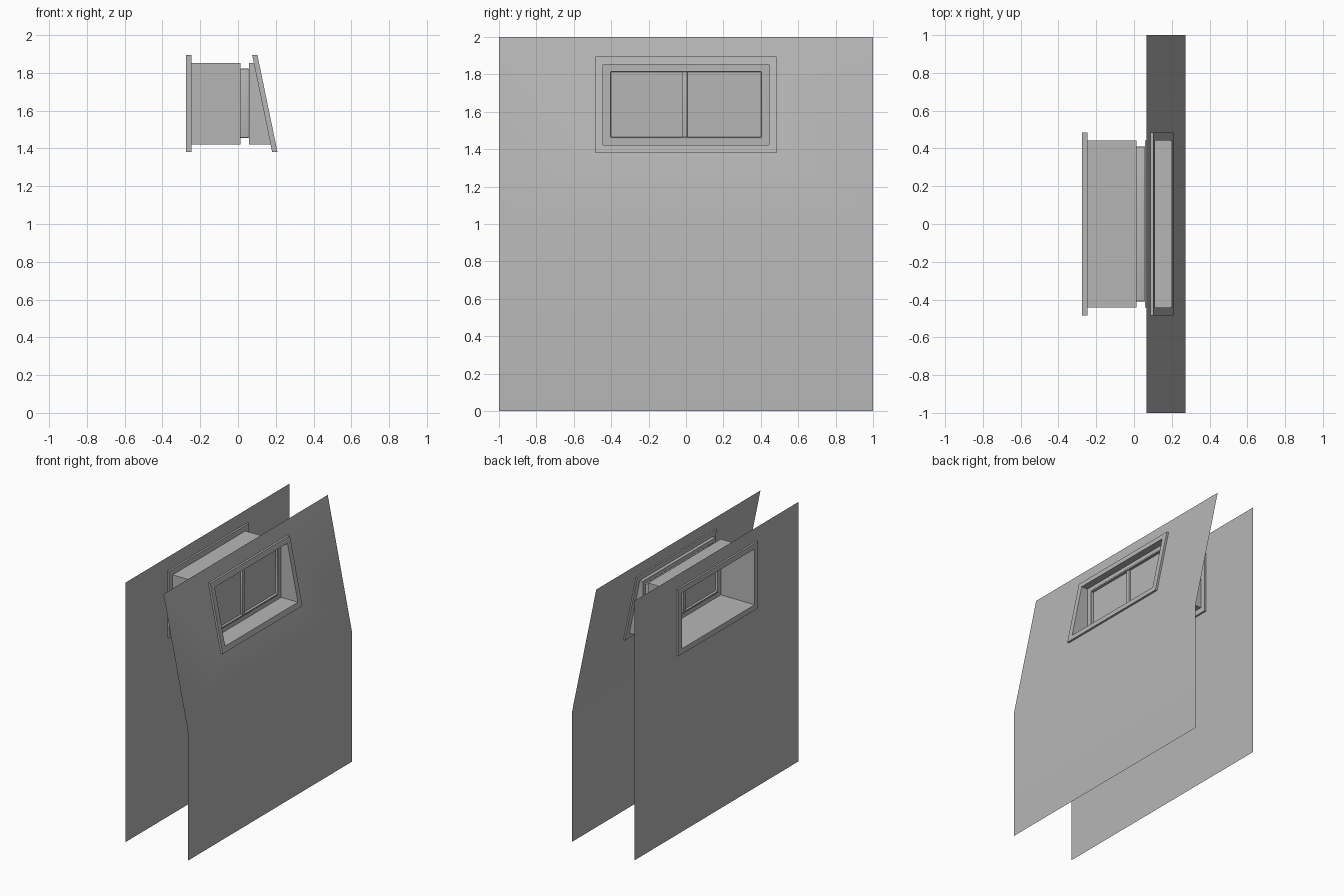
import bpy, bmesh

if "Cube" in bpy.data.objects:
    bpy.data.objects.remove(bpy.data.objects["Cube"])

INNER_X = -0.261           # flat inner wall plane

grey = bpy.data.materials.new("mid_grey")
grey.diffuse_color = (0.47, 0.47, 0.47, 1)
grey.use_nodes = True
grey.node_tree.nodes["Principled BSDF"].inputs["Base Color"].default_value = grey.diffuse_color


def flat(x):
    return lambda z: x


def slant(d=0.0):
    # leaning upper part of the outer wall: x=0.272 at z=1, x=0.065 at z=2
    return lambda z: 0.272 - 0.207 * (z - 1.0) + d


def finish(name, bm):
    bmesh.ops.recalc_face_normals(bm, faces=bm.faces)
    mesh = bpy.data.meshes.new(name)
    bm.to_mesh(mesh)
    bm.free()
    mesh.materials.append(grey)
    ob = bpy.data.objects.new(name, mesh)
    bpy.context.collection.objects.link(ob)
    return ob


def loft(name, rings, closed=False, sill=None):
    """Bridge rectangles given as (half width, z low, z high, x as a function of z)."""
    bm = bmesh.new()
    loops = []
    for w, z0, z1, fx in rings:
        corners = [(-w, z0), (w, z0), (w, z1), (-w, z1)]
        loops.append([bm.verts.new((fx(z), y, z)) for y, z in corners])
    pairs = list(zip(loops, loops[1:]))
    if closed:
        pairs.append((loops[-1], loops[0]))
    for a, b in pairs:
        for i in range(4):
            j = (i + 1) % 4
            bm.faces.new((a[i], a[j], b[j], b[i]))
    # straight wall part below the first ring
    if sill is not None:
        a, b = loops[0][0], loops[0][1]
        low = [bm.verts.new((v.co.x, v.co.y, sill)) for v in (b, a)]
        bm.faces.new((a, b, *low))
    return finish(name, bm)


def box(name, x0, x1, y0, y1, z0, z1):
    bm = bmesh.new()
    bmesh.ops.create_cube(bm, size=1)
    for v in bm.verts:
        v.co = (x1 if v.co.x > 0 else x0, y1 if v.co.y > 0 else y0,
                z1 if v.co.z > 0 else z0)
    return finish(name, bm)


def soften(ob, width):
    mod = ob.modifiers.new("rounded_edges", "BEVEL")
    mod.width = width
    mod.segments = 3
    ob.data.shade_smooth()


OUT = (0.485, 1.38, 1.895)     # trim outer edge
MID = (0.465, 1.401, 1.873)    # hole in the wall, hidden in the trim
OPEN = (0.443, 1.422, 1.852)   # tunnel opening
WIN = (0.41, 1.456, 1.822)     # window outer edge
REB = (0.402, 1.464, 1.814)    # window inner edge

# Walls with window openings; the outer one bends softly
loft("inner_wall", [(1, 0, 2, flat(INNER_X)), (*MID, flat(INNER_X))])
loft("outer_wall", [(1, 1, 2, slant()), (*MID, slant())], sill=0).data.shade_smooth()

# Trim frames around both openings
T = 0.014
for name, fx in (("inner_trim", lambda d: flat(INNER_X + d)),
                 ("outer_trim", lambda d: slant(d + 0.002))):
    loft(name, [(*OUT, fx(-T)), (*OUT, fx(T)), (*OPEN, fx(T)), (*OPEN, fx(-T))], True)

# Tunnels from each wall to the window, ending in a flat return
loft("inner_tunnel", [(*OPEN, flat(INNER_X)), (*OPEN, flat(0.013)), (*WIN, flat(0.013))])
loft("outer_tunnel", [(*OPEN, slant()), (*OPEN, flat(0.058)), (*WIN, flat(0.058))])

# Window frame, divider and two panes
soften(loft("window_frame", [(*WIN, flat(0.013)), (*WIN, flat(0.058)),
                             (*REB, flat(0.058)), (*REB, flat(0.013))], True), 0.003)
soften(box("window_divider", 0.018, 0.053, -0.022, 0.007, REB[1], REB[2]), 0.003)
box("left_pane", 0.032, 0.038, -REB[0], -0.02, REB[1], REB[2])
box("right_pane", 0.032, 0.038, 0.005, REB[0], REB[1], REB[2])
